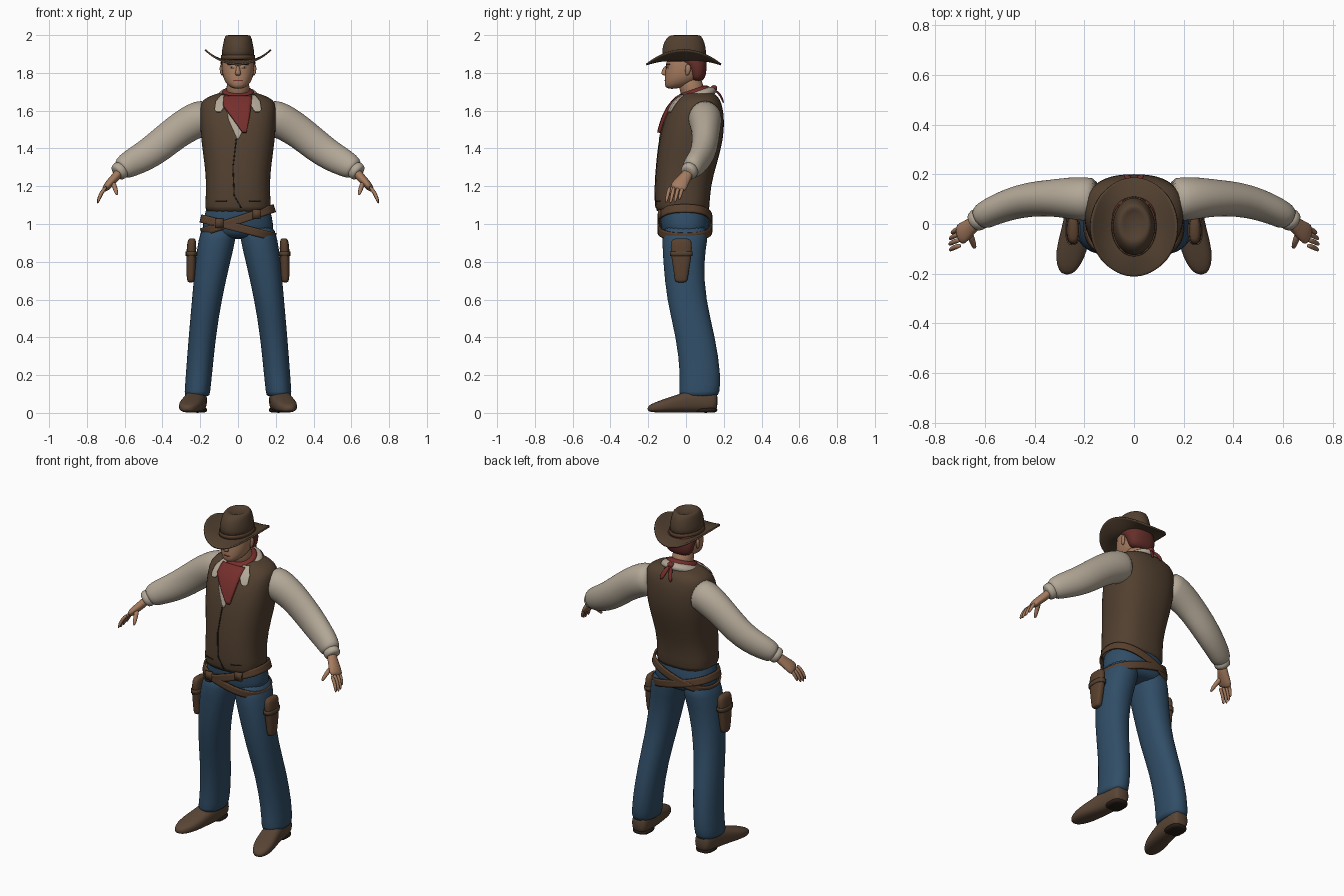
import bpy, bmesh, math
from mathutils import Vector
from mathutils.bvhtree import BVHTree

cube = bpy.data.objects.get("Cube")
if cube:
    bpy.data.objects.remove(cube)


def material(name, colour):
    mat = bpy.data.materials.new(name)
    mat.use_nodes = True
    mat.diffuse_color = (*colour, 1)
    shader = mat.node_tree.nodes["Principled BSDF"]
    shader.inputs["Base Color"].default_value = (*colour, 1)
    shader.inputs["Roughness"].default_value = 0.8
    return mat


BROWN = material("brown felt", (.085, .052, .03))
LEATHER = material("belt leather", (.1, .052, .027))
SHOE = material("shoe leather", (.1, .06, .036))
DARK = material("dark trim", (.02, .012, .008))
SHIRT = material("cream cotton", (.45, .39, .31))
DENIM = material("blue denim", (.03, .075, .135))
SKIN = material("skin", (.38, .2, .115))
RED = material("red cloth", (.18, .028, .025))
HAIR = material("auburn hair", (.13, .028, .023))

X, Y, Z = Vector((1, 0, 0)), Vector((0, 1, 0)), Vector((0, 0, 1))


def finish(name, bm, mat, mirror=False, thick=0, smooth=1, recalc=True):
    """Turn a bmesh into a shaded object with its modifiers."""
    if recalc:
        bmesh.ops.recalc_face_normals(bm, faces=bm.faces)
    for face in bm.faces:
        face.smooth = True
    mesh = bpy.data.meshes.new(name)
    bm.to_mesh(mesh)
    bm.free()
    mesh.materials.append(mat)
    obj = bpy.data.objects.new(name, mesh)
    bpy.context.collection.objects.link(obj)
    if mirror:
        mod = obj.modifiers.new("Mirror", "MIRROR")
        mod.use_mirror_merge = False
    if smooth:
        mod = obj.modifiers.new("Subdivision", "SUBSURF")
        mod.levels = mod.render_levels = smooth
    if thick:
        obj.modifiers.new("Solidify", "SOLIDIFY").thickness = thick
    return obj


def loft(name, mat, sections, normal=None, ref=Y, power=2, sides=24, caps=True, **options):
    """Skin elliptical rings given as (x, y, z, half width, half depth)."""
    bm = bmesh.new()
    centres = [Vector(s[:3]) for s in sections]
    rings = []
    for i, (c, s) in enumerate(zip(centres, sections)):
        t = normal or centres[min(i + 1, len(centres) - 1)] - centres[max(i - 1, 0)]
        t = Vector(t).normalized()
        v = (ref - t * ref.dot(t)).normalized()
        u = v.cross(t)
        ring = []
        for k in range(sides):
            a = math.tau * k / sides
            ca, sa = (math.copysign(abs(w) ** (2 / power), w) for w in (math.cos(a), math.sin(a)))
            ring.append(bm.verts.new(c + u * s[3] * ca + v * s[4] * sa))
        rings.append(ring)
    for a, b in zip(rings, rings[1:]):
        for k in range(sides):
            j = (k + 1) % sides
            bm.faces.new((a[k], a[j], b[j], b[k]))
    if caps:
        bm.faces.new(rings[0])
        bm.faces.new(rings[-1])
    return finish(name, bm, mat, **options)


def patch(name, mat, target, rows, lift=.005, thick=.006, steps=6, cols=8, mirror=False):
    """Lay a thin cloth on the front of target; rows are (z, left x, right x)."""
    bpy.context.view_layer.update()
    tree = BVHTree.FromObject(target, bpy.context.evaluated_depsgraph_get())
    outline = [Vector(rows[0])]
    for a, b in zip(rows, rows[1:]):
        outline += [Vector(a).lerp(Vector(b), k / steps) for k in range(1, steps + 1)]
    bm = bmesh.new()
    grid = []
    for z, left, right in outline:
        line = []
        for k in range(cols + 1):
            x = left + (right - left) * k / cols
            hit = tree.ray_cast(Vector((x, -1, z)), Y)[0]
            line.append(bm.verts.new((x, (hit.y if hit else .03) - lift, z)))
        grid.append(line)
    for a, b in zip(grid, grid[1:]):
        for k in range(cols):
            bm.faces.new((a[k], b[k], b[k + 1], a[k + 1]))
    return finish(name, bm, mat, mirror, thick, 0, recalc=False)


# Vest body: (z, front y, back y, half width)
def body(name, mat, profile, **options):
    rings = [(0, (f + b) / 2, z, w, (b - f) / 2) for z, f, b, w in profile]
    return loft(name, mat, rings, normal=Z, **options)


vest = body("vest", BROWN, [
    (1.06, -.155, .12, .17), (1.075, -.163, .125, .178), (1.2, -.167, .13, .167),
    (1.32, -.158, .165, .178), (1.45, -.143, .2, .198), (1.55, -.118, .204, .203),
    (1.62, -.085, .195, .203), (1.66, -.05, .18, .19), (1.685, -.02, .16, .13),
    (1.7, 0, .13, .08)], power=2.5)
patch("shirt_front", SHIRT, vest, [(1.66, -.07, .07), (1.55, -.05, .05), (1.45, -.003, .003)])
patch("vest_seam", DARK, vest, [(1.45, -.012, -.006), (1.3, -.03, -.024), (1.15, -.023, -.017),
                                (1.085, .014, .02)], lift=.003, cols=1)
for side in (-1, 1):
    patch("vest_pocket", DARK, vest, [(1.125, side * .09 - .03, side * .09 + .03),
                                      (1.12, side * .09 - .03, side * .09 + .03)], lift=.003, steps=1)

# Neck, collar and neckerchief
loft("neck", SKIN, [(0, .05, 1.64, .065, .07), (0, .03, 1.72, .06, .065), (0, .01, 1.8, .06, .065)], normal=Z)
lean = (0, -.35, 1)
loft("collar", SHIRT, [(0, .06, 1.645, .125, .125), (0, .05, 1.685, .112, .112),
                       (0, .045, 1.705, .085, .09)], normal=lean)
patch("collar_flaps", SHIRT, vest, [(1.685, .055, .09), (1.65, .06, .118), (1.605, .085, .125),
                                    (1.595, .095, .115)], lift=.014, thick=.012, mirror=True)
loft("neckerchief_band", RED, [(0, .04, 1.675, .085, .098), (0, .035, 1.695, .09, .1),
                               (0, .03, 1.715, .07, .075)], normal=lean)
patch("neckerchief_front", RED, vest, [(1.68, -.075, .075), (1.63, -.08, .07), (1.57, -.035, .062),
                                       (1.485, .025, .045)], lift=.022, thick=.018)
loft("neckerchief_knot", RED, [(-.02, .145, 1.715, .012, .014), (0, .15, 1.72, .02, .02),
                               (.02, .145, 1.715, .012, .014)], sides=12)
loft("neckerchief_tails", RED, [(.005, .15, 1.71, .008, .006), (.02, .185, 1.685, .018, .006),
                                (.035, .2, 1.635, .012, .005)], sides=8, ref=Y, mirror=True)

# Head, hair and face
head = body("head", SKIN, [
    (1.715, -.102, -.05, .026), (1.735, -.114, .03, .056), (1.765, -.113, .07, .076),
    (1.8, -.111, .09, .084), (1.84, -.106, .098, .087), (1.88, -.1, .1, .085),
    (1.91, -.08, .08, .06)], power=2.2)
body("hair", HAIR, [(1.755, .035, .085, .06), (1.775, .02, .102, .08), (1.81, .012, .109, .09),
                    (1.85, -.015, .11, .093), (1.865, -.08, .11, .092), (1.89, -.09, .105, .088)], power=2.3)
loft("nose", SKIN, [(0, -.104, 1.84, .009, .01), (0, -.115, 1.81, .012, .014),
                    (0, -.118, 1.795, .018, .016), (0, -.108, 1.785, .012, .01)], normal=Z, sides=10)
loft("ears", SKIN, [(.084, .005, 1.785, .006, .008), (.089, .01, 1.81, .009, .016),
                    (.09, .012, 1.835, .008, .016), (.086, .01, 1.845, .004, .008)], normal=Z, sides=10, mirror=True)
patch("eye_whites", SHIRT, head, [(1.834, .024, .046), (1.824, .022, .048)], lift=.002, mirror=True)
patch("pupils", DARK, head, [(1.835, .03, .04), (1.824, .03, .04)], lift=.004, mirror=True)
patch("eyebrows", HAIR, head, [(1.85, .018, .052), (1.843, .016, .056)], lift=.003, mirror=True)
patch("mouth", RED, head, [(1.762, -.02, .02), (1.756, -.025, .025)], lift=.002)

# Hat: crown, band and curled brim
loft("hat_crown", BROWN, [(0, -.01, 1.86, .09, .12), (0, -.01, 1.92, .086, .118),
                          (0, -.01, 1.965, .077, .108), (0, -.005, 1.995, .07, .088),
                          (0, 0, 2.004, .055, .065), (0, 0, 1.985, .025, .045)], normal=Z)
loft("hat_band", LEATHER, [(0, -.01, 1.872, .092, .122), (0, -.01, 1.895, .09, .121)],
     normal=Z, caps=False, thick=.006)
bm = bmesh.new()
spokes, circles = 48, []
for k in range(7):
    s = k / 6
    ring = []
    for i in range(spokes):
        a = math.tau * i / spokes
        c, d = math.cos(a), math.sin(a)
        ring.append(bm.verts.new(((.08 + .092 * s) * c, -.012 + (.1 + .1 * s) * d,
                                  1.87 + s ** 1.5 * (.056 * c * c - .022 * d * d))))
    circles.append(ring)
for a, b in zip(circles, circles[1:]):
    for i in range(spokes):
        j = (i + 1) % spokes
        bm.faces.new((a[i], b[i], b[j], a[j]))
finish("hat_brim", bm, BROWN, thick=.009)

# Sleeves, cuffs and hands
loft("sleeves", SHIRT, [(.14, .1, 1.57, .09, .085), (.2, .1, 1.56, .097, .09), (.26, .105, 1.53, .094, .084),
                        (.33, .105, 1.485, .088, .074), (.42, .1, 1.41, .086, .07), (.5, .08, 1.355, .08, .064),
                        (.57, .052, 1.32, .072, .058), (.61, .03, 1.295, .062, .054),
                        (.622, .022, 1.285, .045, .042)], mirror=True)
loft("cuffs", SHIRT, [(.605, .032, 1.3, .05, .046), (.632, .015, 1.276, .05, .046),
                      (.645, .007, 1.265, .042, .04)], mirror=True)
loft("palms", SKIN, [(.62, .02, 1.285, .026, .03), (.65, -.005, 1.245, .024, .032),
                     (.685, -.032, 1.21, .023, .044), (.708, -.05, 1.18, .016, .046)], sides=16, mirror=True)
for i, finger in enumerate(("index", "middle", "ring", "little")):
    y, reach = -.085 + .023 * i, (.95, 1, .95, .8)[i]
    loft(finger + "_fingers", SKIN, [
        (.695, y, 1.2, .011, .011), (.695 + .035 * reach, y - .01, 1.2 - .04 * reach, .011, .011),
        (.695 + .05 * reach, y - .022, 1.2 - .095 * reach, .008, .008)], sides=8, mirror=True)
loft("thumbs", SKIN, [(.665, -.03, 1.225, .016, .016), (.65, -.07, 1.19, .014, .014),
                      (.64, -.1, 1.15, .009, .009)], sides=8, ref=X, mirror=True)

# Jeans
loft("jeans_seat", DENIM, [(0, -.015, 1.13, .16, .13), (0, -.012, 1.07, .172, .132), (0, -.003, 1, .19, .132),
                           (0, -.002, .95, .185, .125), (0, 0, .92, .13, .09)], normal=Z, power=2.3)
loft("jeans_legs", DENIM, [(.095, 0, 1.01, .09, .12), (.11, -.006, .92, .1, .122), (.134, -.014, .8, .093, .107),
                           (.165, 0, .6, .079, .104), (.19, .052, .4, .072, .104), (.207, .078, .2, .07, .108),
                           (.216, .07, .1, .068, .108), (.217, .065, .085, .066, .1)],
     normal=Z, power=2.2, mirror=True)

# Crossed belts, buckles and holsters
for name, slope, height in (("belt_upper", .33, 1.02), ("belt_lower", -.25, .98)):
    tilt = Vector((-slope, 0, 1)).normalized()
    middle = Vector((0, -.006, height))
    loft(name, LEATHER, [(*(middle + tilt * h), .207, .147) for h in (-.022, 0, .022)],
         normal=tilt, power=2.4, caps=False, thick=.01)
    bm = bmesh.new()
    bmesh.ops.create_cube(bm, size=1)
    bmesh.ops.scale(bm, vec=(.045, .014, .05), verts=bm.verts)
    x = math.copysign(.1, slope)
    bmesh.ops.translate(bm, vec=(x, -.14, height + slope * x), verts=bm.verts)
    finish(name + "_buckle", bm, LEATHER, smooth=0)
loft("holsters", LEATHER, [(.243, -.025, .925, .016, .04), (.245, -.025, .91, .024, .058),
                           (.247, -.025, .84, .027, .056), (.25, -.025, .75, .024, .04),
                           (.25, -.026, .7, .02, .034), (.25, -.026, .69, .015, .026)],
     normal=Z, power=2.6, mirror=True)
loft("holster_straps", BROWN, [(.247, -.025, .83, .03, .06), (.247, -.025, .855, .03, .061)],
     normal=Z, power=2.6, caps=False, thick=.006, mirror=True)

# Shoes and heels
loft("shoes", SHOE, [(.215, .168, .065, .035, .04), (.215, .15, .065, .052, .06), (.22, .05, .067, .056, .065),
                     (.235, -.03, .052, .06, .05), (.252, -.11, .039, .064, .037),
                     (.264, -.17, .028, .048, .026), (.27, -.205, .022, .02, .014)],
     normal=-Y, ref=Z, power=2.6, mirror=True)
loft("heels", DARK, [(.215, .105, 0, .05, .06), (.215, .105, .015, .053, .062), (.215, .105, .03, .053, .062)],
     normal=Z, power=2.8, mirror=True)
